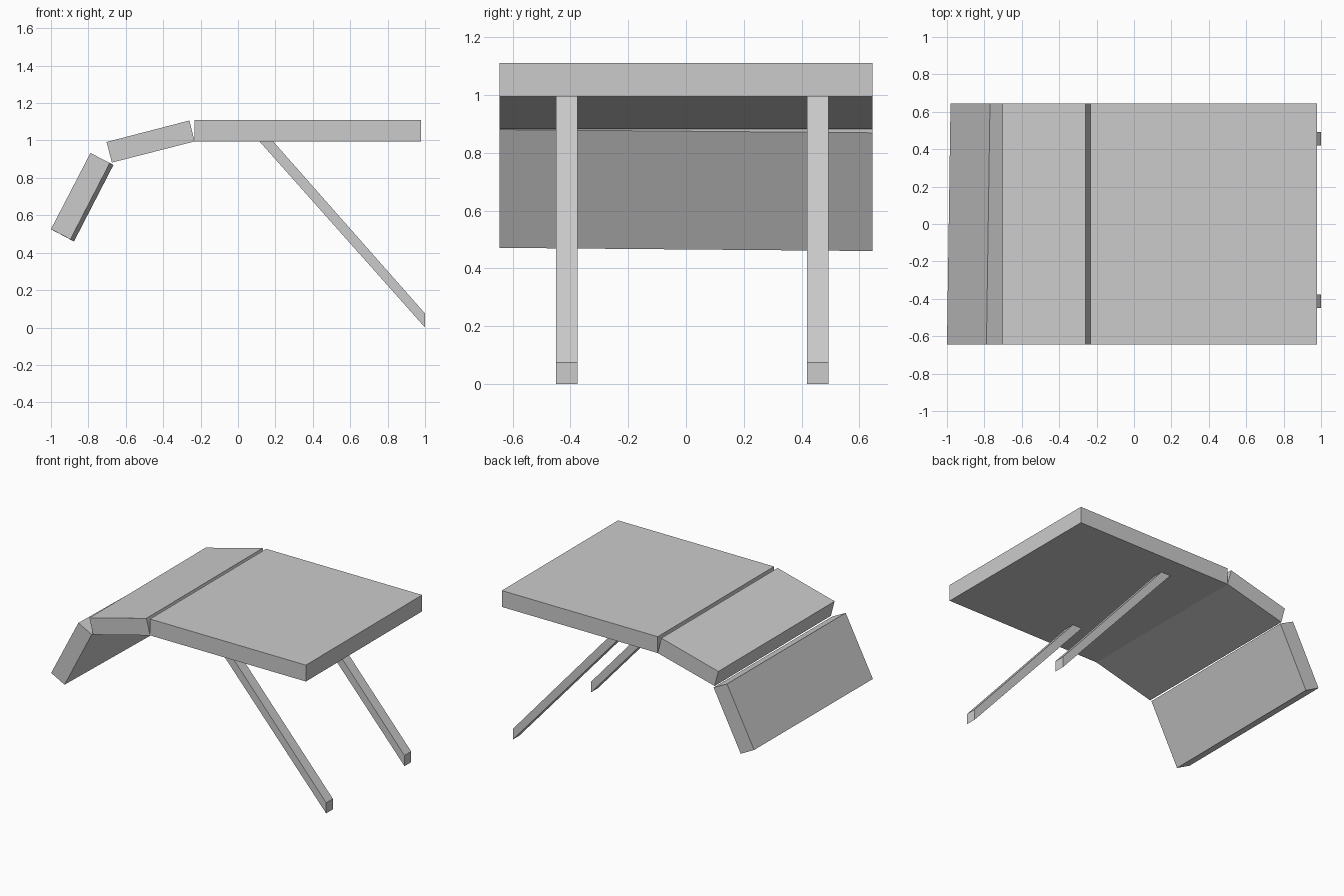
import bpy, bmesh

if "Cube" in bpy.data.objects:
    bpy.data.objects.remove(bpy.data.objects["Cube"])


def prism(name, profile, y0, y1, shift=(0.0, 0.0)):
    """Closed prism: XZ profile swept from y0 to y1, far end offset by shift."""
    bm = bmesh.new()
    near = [bm.verts.new((x, y0, z)) for x, z in profile]
    far = [bm.verts.new((x + shift[0], y1, z + shift[1])) for x, z in profile]
    n = len(profile)
    bm.faces.new(near)
    bm.faces.new(far[::-1])
    for i in range(n):
        j = (i + 1) % n
        bm.faces.new((near[i], far[i], far[j], near[j]))
    bmesh.ops.recalc_face_normals(bm, faces=bm.faces)
    mesh = bpy.data.meshes.new(name)
    bm.to_mesh(mesh)
    bm.free()
    obj = bpy.data.objects.new(name, mesh)
    bpy.context.collection.objects.link(obj)
    return obj


W = 0.645  # half depth of the panels

# flat main panel
prism("main_panel", [(-0.232, 0.995), (0.979, 0.995), (0.979, 1.11), (-0.232, 1.11)], -W, W)

# gently sloping middle panel
prism("middle_panel", [(-0.674, 0.882), (-0.232, 0.995), (-0.260, 1.107), (-0.703, 0.992)], -W, W)

# steep end panel, slightly twisted along its depth
prism("end_panel", [(-0.896, 0.471), (-0.685, 0.880), (-0.789, 0.933), (-1.0, 0.526)],
      -W, W, shift=(0.019, -0.011))

# slanted legs with vertical foot cuts
leg = [(0.115, 0.995), (1.0, 0.0), (1.0, 0.075), (0.188, 0.995)]
for name, y in (("front_leg", -0.413), ("back_leg", 0.456)):
    prism(name, leg, y - 0.037, y + 0.037)
